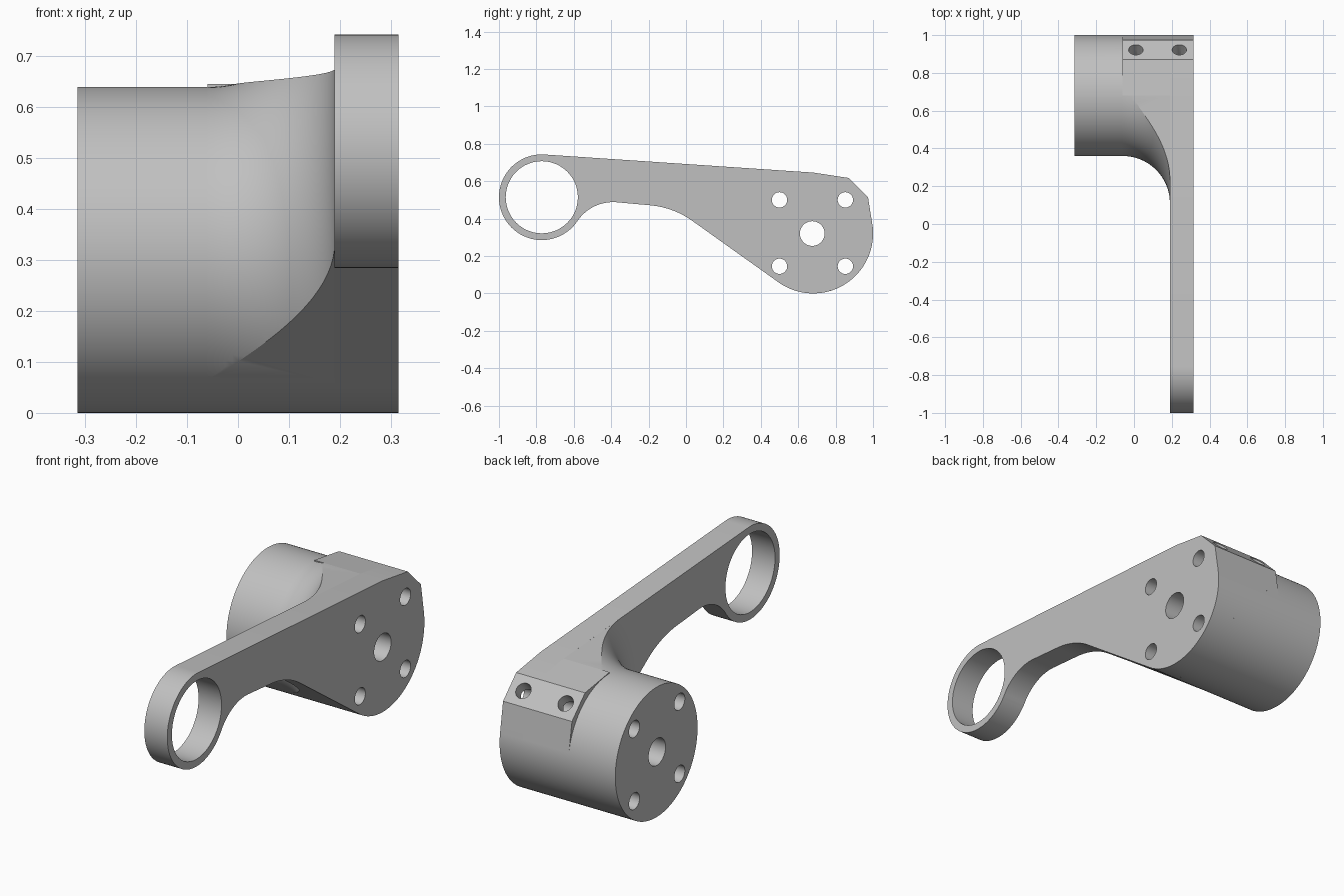
import bpy, bmesh
from math import sin, cos, pi, radians
from mathutils import Matrix, Vector

if "Cube" in bpy.data.objects:
    bpy.data.objects.remove(bpy.data.objects["Cube"], do_unlink=True)

grey = bpy.data.materials.new("machined_grey")
grey.use_nodes = True
COLOUR = (0.53, 0.53, 0.53, 1)
grey.diffuse_color = COLOUR
grey.node_tree.nodes["Principled BSDF"].inputs["Base Color"].default_value = COLOUR

# Main dimensions: barrel axis runs along x
AXIS_Y, AXIS_Z, RADIUS = 0.68, 0.32, 0.32
LEFT, INNER, RIGHT = -0.315, 0.19, 0.315
FLARE = 0.25
BLOCK_X = INNER - FLARE


def finish(name, bm):
    bmesh.ops.recalc_face_normals(bm, faces=bm.faces)
    mesh = bpy.data.meshes.new(name)
    bm.to_mesh(mesh)
    bm.free()
    mesh.materials.append(grey)
    obj = bpy.data.objects.new(name, mesh)
    bpy.context.collection.objects.link(obj)
    return obj


def prism(name, outline, x0, x1):
    """Extrude a closed (y, z) outline along x."""
    bm = bmesh.new()
    face = bm.faces.new([bm.verts.new((x0, y, z)) for y, z in outline])
    top = bmesh.ops.extrude_face_region(bm, geom=[face])["geom"]
    moved = [v for v in top if isinstance(v, bmesh.types.BMVert)]
    bmesh.ops.translate(bm, verts=moved, vec=(x1 - x0, 0, 0))
    return finish(name, bm)


def revolve(name, stations, sides=128):
    """Solid of (x, radius) stations turned round the barrel axis."""
    bm = bmesh.new()
    rings = []
    for x, r in stations:
        angles = [2 * pi * i / sides for i in range(sides)]
        rings.append([bm.verts.new((x, AXIS_Y + r * cos(a), AXIS_Z + r * sin(a))) for a in angles])
    for a, b in zip(rings, rings[1:]):
        for i in range(sides):
            j = (i + 1) % sides
            bm.faces.new((a[i], a[j], b[j], b[i]))
    bm.faces.new(rings[0])
    bm.faces.new(rings[-1])
    return finish(name, bm)


def arc(cy, cz, r, start, end, steps):
    angles = [radians(start + (end - start) * i / steps) for i in range(steps + 1)]
    return [(cy + r * cos(a), cz + r * sin(a)) for a in angles]


def drills(name, holes):
    """Cutter cylinders from (centre, direction, radius, length)."""
    bm = bmesh.new()
    for centre, direction, r, length in holes:
        turn = Vector(direction).to_track_quat('Z', 'Y').to_matrix().to_4x4()
        bmesh.ops.create_cone(bm, cap_ends=True, segments=48, radius1=r, radius2=r,
                              depth=length, matrix=Matrix.Translation(centre) @ turn)
    obj = finish(name, bm)
    obj.hide_render = True
    return obj


def boolean(obj, cutter, operation):
    bpy.context.view_layer.objects.active = obj
    mod = obj.modifiers.new("cut", 'BOOLEAN')
    mod.operation, mod.solver, mod.object = operation, 'EXACT', cutter
    bpy.ops.object.modifier_apply(modifier=mod.name)


# Arm plate: eye ring, tapered bar and round hub in one outline
EYE_Y, EYE_Z, EYE_R = -0.771, 0.514, 0.229
crown = (AXIS_Y, 0.646)
chamfer = [(0.871, 0.617), (0.973, 0.515)]
outline = [crown] + chamfer
outline += arc(AXIS_Y, AXIS_Z, RADIUS, 9, -125, 56)
outline += arc(-0.233, 0.013, 0.46, 55, 85.4, 14)
outline += arc(-0.39, 0.258, 0.23, 85.4, 148, 18)
outline += arc(EYE_Y, EYE_Z, EYE_R, -37, -274, 80)
plate = prism("arm_plate", outline, INNER, RIGHT)

# Barrel
barrel = revolve("barrel", [(LEFT, RADIUS), (INNER, RADIUS)])

# Corner block behind the plate, with the chamfered clamp corner
hub_tangent = arc(AXIS_Y, AXIS_Z, RADIUS, 9, 9, 1)[0]
block = prism("corner_block", [(AXIS_Y, AXIS_Z), crown] + chamfer + [hub_tangent], BLOCK_X, INNER)

# Flared fillet from barrel to plate, trimmed to the arm outline
stations = []
for i in range(33):
    a = pi / 2 * i / 32
    stations.append((BLOCK_X + FLARE * sin(a), RADIUS + FLARE * (1 - cos(a))))
flare = revolve("flared_fillet", stations)
trim = prism("trim", [crown, (-0.1, 0.698), (-0.1, 0.483), (0.497, 0.058), (AXIS_Y, 0.1)], -0.1, 0.25)
boolean(flare, trim, 'INTERSECT')

# Drilled holes: centre bore, four bolt holes, eye, two chamfer holes
along = (1, 0, 0)
axial = [((0, AXIS_Y - 0.005, AXIS_Z), along, 0.066, 1), ((0, EYE_Y, EYE_Z), along, 0.193, 1)]
axial += [((0, y, z), along, 0.041, 1) for y in (0.5, 0.852) for z in (0.145, 0.5)]
axial_drill = drills("axial_drill", axial)
corner_drill = drills("corner_drill", [((x, 0.922, 0.566), (0, 0.717, 0.697), 0.038, 0.2)
                                       for x in (0.01, 0.24)])
parts = [plate, barrel, block, flare]
for part in parts:
    boolean(part, axial_drill, 'DIFFERENCE')
    if part is not flare:
        boolean(part, corner_drill, 'DIFFERENCE')
for helper in (trim, axial_drill, corner_drill):
    bpy.data.objects.remove(helper, do_unlink=True)

# Smooth curved walls, keep edges crisp
bpy.ops.object.select_all(action='DESELECT')
for part in parts:
    part.select_set(True)
bpy.context.view_layer.objects.active = plate
bpy.ops.object.shade_smooth_by_angle(angle=radians(20))
